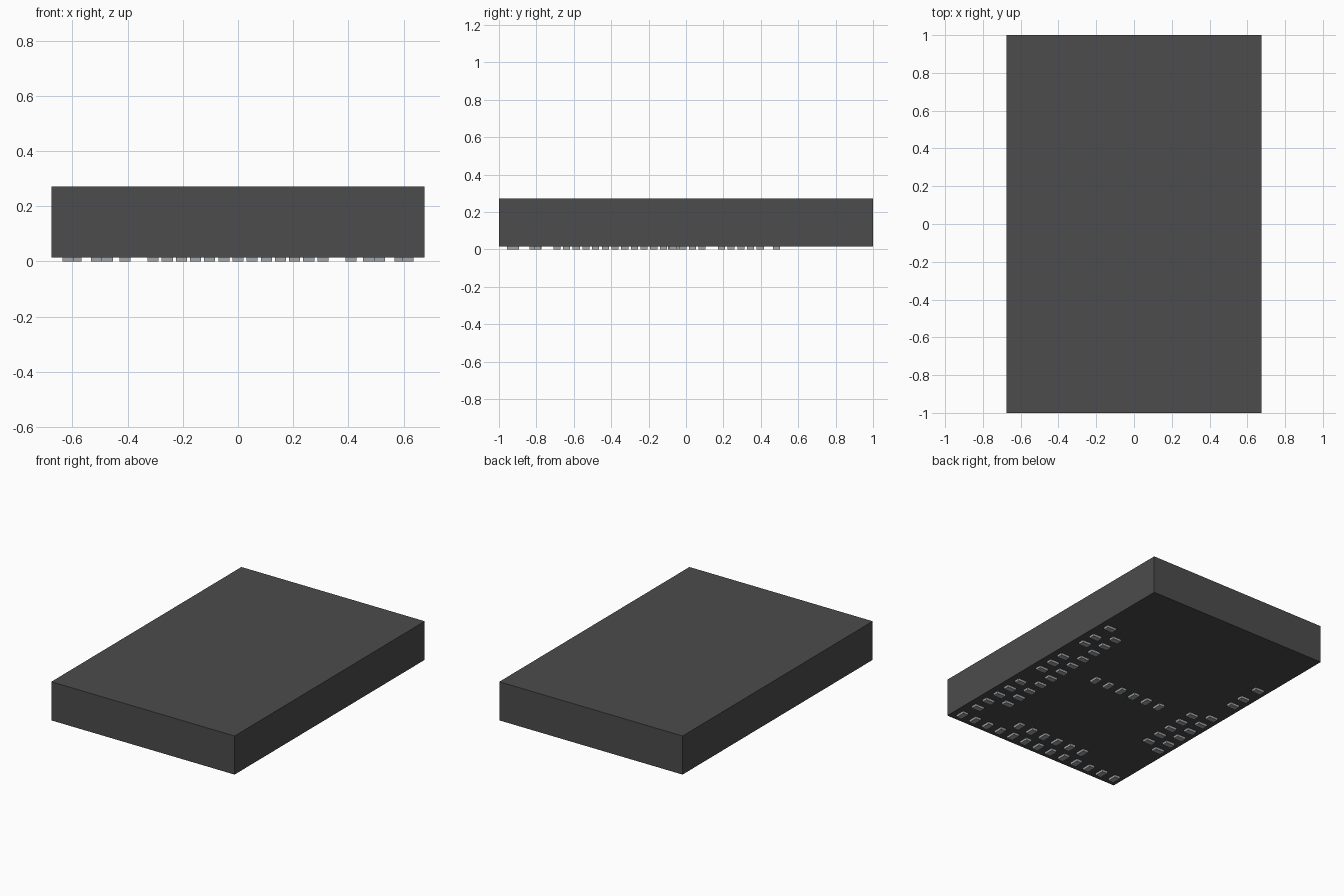
import bpy
import bmesh
from mathutils import Matrix, Vector

cube = bpy.data.objects.get("Cube")
if cube:
    bpy.data.objects.remove(cube, do_unlink=True)

PAD_H = 0.015
TOP = 0.272
PITCH = 0.1035


def material(name, rgb, rough=0.6):
    m = bpy.data.materials.new(name)
    m.use_nodes = True
    col = (*rgb, 1.0)
    m.diffuse_color = col
    bsdf = m.node_tree.nodes["Principled BSDF"]
    bsdf.inputs["Base Color"].default_value = col
    bsdf.inputs["Roughness"].default_value = rough
    return m


def boxes(name, mat, size, centres):
    """One object made of equal boxes at the given centres."""
    bm = bmesh.new()
    for c in centres:
        bmesh.ops.create_cube(bm, size=1.0, matrix=Matrix.Translation(Vector(c)) @ Matrix.Diagonal((*size, 1.0)))
    mesh = bpy.data.meshes.new(name)
    bm.to_mesh(mesh)
    bm.free()
    mesh.materials.append(mat)
    obj = bpy.data.objects.new(name, mesh)
    bpy.context.collection.objects.link(obj)
    return obj


charcoal = material("charcoal plastic", (0.072, 0.072, 0.072))
silver = material("silver metal", (0.36, 0.38, 0.40))

# Moulded package body
boxes("package_body", charcoal, (1.35, 2.0, TOP - PAD_H), [(0, 0, (TOP + PAD_H) / 2)])


# Contact pads that run across the width
def pad_row(name, y, count):
    xs = [(i - (count - 1) / 2) * 0.1025 for i in range(count)]
    boxes(name, silver, (0.04, 0.064, PAD_H), [(x, y, PAD_H / 2) for x in xs])


pad_row("front_edge_pads", -0.925, 13)
pad_row("front_inner_pads", -0.805, 6)
pad_row("middle_pads", -0.065, 6)


# Contact pads that run along the sides
def pad_column(name, x, ys):
    boxes(name, silver, (0.065, 0.038, PAD_H), [(x, y, PAD_H / 2) for y in ys])


def outer(slots):
    return [-0.69 + PITCH * k for k in slots] + [0.483]


def inner(slots):
    return [-0.638 + PITCH * k for k in slots]


pad_column("left_outer_pads", 0.60, outer([-1, 0, 1, 2, 3, 5, 6, 7, 9, 10]))
pad_column("left_inner_pads", 0.485, inner(range(11)))
pad_column("right_outer_pads", -0.60, outer([2, 3, 4, 5, 6, 7, 9, 10]))
pad_column("right_inner_pads", -0.485, inner(range(2, 7)))
